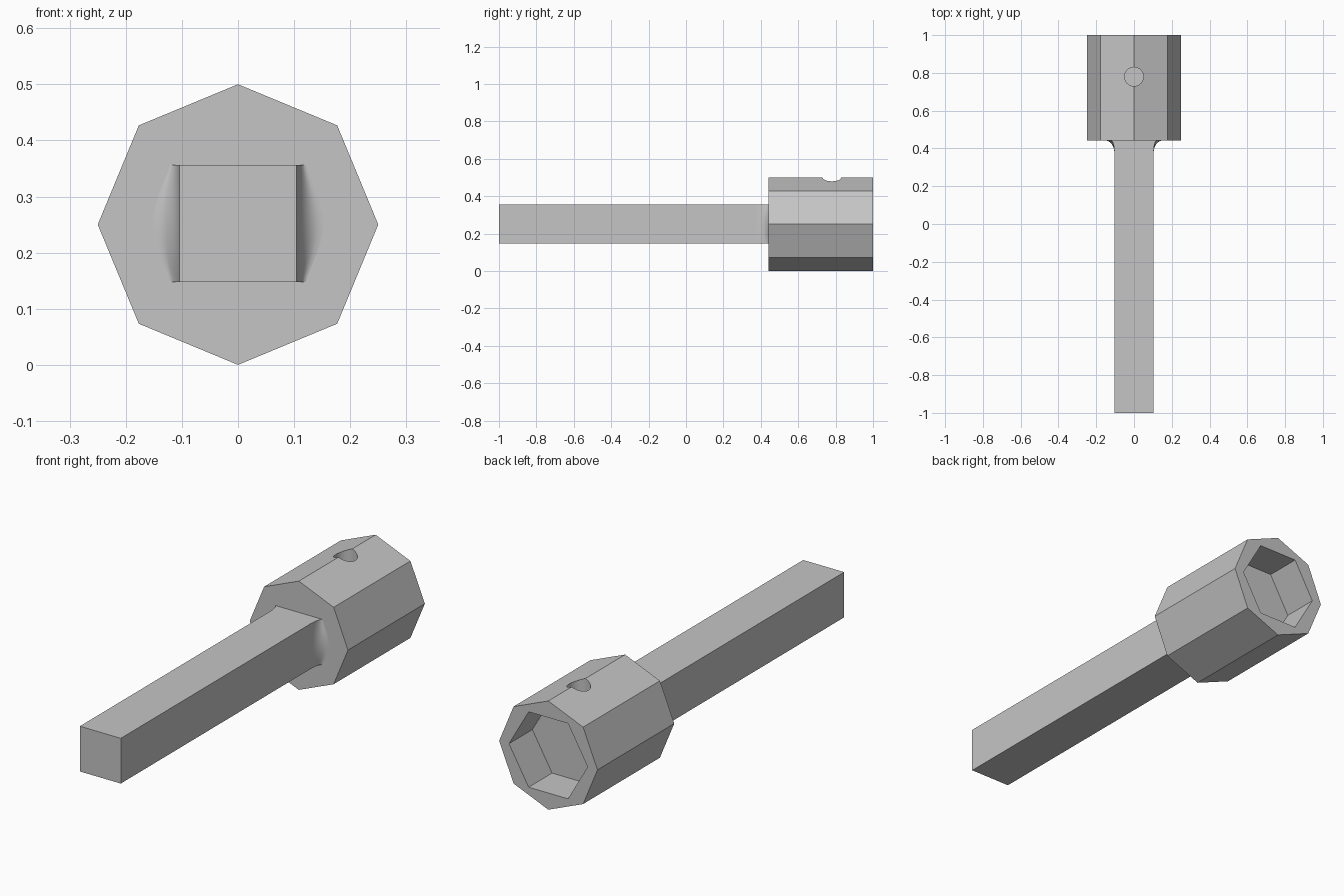
import bpy, bmesh, math
from mathutils import Matrix, Vector

cube = bpy.data.objects.get("Cube")
if cube:
    bpy.data.objects.remove(cube, do_unlink=True)

MID = 0.25          # height of the long axis
HALF = 0.104        # half width of the square shank
COLLAR_Y = 0.442    # front face of the collar

steel = bpy.data.materials.new("grey_steel")
steel.use_nodes = True
grey = (0.56, 0.56, 0.56, 1)
steel.diffuse_color = grey
steel.node_tree.nodes["Principled BSDF"].inputs["Base Color"].default_value = grey


def make_object(name, bm):
    bmesh.ops.recalc_face_normals(bm, faces=bm.faces)
    mesh = bpy.data.meshes.new(name)
    bm.to_mesh(mesh)
    bm.free()
    mesh.materials.append(steel)
    obj = bpy.data.objects.new(name, mesh)
    bpy.context.collection.objects.link(obj)
    return obj


def prism(name, sides, radius, start, end, axis):
    """Regular prism with a corner on the x axis, running along y or z."""
    bm = bmesh.new()
    bmesh.ops.create_cone(bm, cap_ends=True, segments=sides, radius1=radius,
                          radius2=radius, depth=(end - start).length)
    # Put the first corner on x before laying the prism down
    first = max(bm.verts, key=lambda v: v.co.x).co
    turn = Matrix.Rotation(-math.atan2(first.y, first.x), 4, 'Z')
    lay = Matrix.Rotation(math.pi / 2, 4, 'X') if axis == 'Y' else Matrix()
    bm.transform(Matrix.Translation((start + end) / 2) @ lay @ turn)
    return make_object(name, bm)


def cut(target, cutter):
    cutter.hide_render = True
    bpy.context.view_layer.objects.active = target
    mod = target.modifiers.new("cut", 'BOOLEAN')
    mod.operation = 'DIFFERENCE'
    mod.solver = 'EXACT'
    mod.object = cutter
    bpy.ops.object.modifier_apply(modifier=mod.name)
    bpy.data.objects.remove(cutter, do_unlink=True)


def smooth(obj):
    bpy.ops.object.select_all(action='DESELECT')
    obj.select_set(True)
    bpy.context.view_layer.objects.active = obj
    bpy.ops.object.shade_smooth_by_angle(angle=math.radians(30))


# Square shank
bm = bmesh.new()
bmesh.ops.create_cube(bm, size=1)
length = COLLAR_Y + 1
bm.transform(Matrix.Translation((0, COLLAR_Y - length / 2, MID + 0.002))
             @ Matrix.Diagonal((2 * HALF, length, 2 * HALF, 1)))
make_object("square_shank", bm)

# Octagonal collar with a hexagonal socket behind and a round pin hole on top
collar = prism("octagonal_collar", 8, 0.25, Vector((0, COLLAR_Y, MID)),
               Vector((0, 1, MID)), 'Y')
cut(collar, prism("socket_cutter", 6, 0.2, Vector((0, 0.83, MID)),
                  Vector((0, 1.1, MID)), 'Y'))
cut(collar, prism("pin_hole_cutter", 32, 0.05, Vector((0, 0.78, 0.4)),
                  Vector((0, 0.78, 0.6)), 'Z'))
smooth(collar)


def blend(name, side):
    """Concave flare between one side of the shank and the collar."""
    bm = bmesh.new()
    rows, steps, run = 20, 10, 0.065
    grid = []
    for i in range(rows + 1):
        u = 2 * i / rows - 1
        flare = 0.017 + 0.031 * max(0, math.cos(u * math.pi / 2)) ** 1.25
        z = MID + 0.002 + u * HALF
        row = []
        for j in range(steps + 1):
            a = j / steps * math.pi / 2
            row.append(bm.verts.new((side * (HALF + flare * (1 - math.cos(a))),
                                     COLLAR_Y - run * (1 - math.sin(a)), z)))
        grid.append(row)
    for low, high in zip(grid, grid[1:]):
        for j in range(steps):
            bm.faces.new((low[j], low[j + 1], high[j + 1], high[j]))
    # Flat caps level with the top and bottom of the shank
    for row in (grid[0], grid[-1]):
        corner = bm.verts.new((side * HALF, COLLAR_Y, row[0].co.z))
        for a, b in zip(row, row[1:]):
            bm.faces.new((a, b, corner))
    smooth(make_object(name, bm))


blend("left_blend", 1)
blend("right_blend", -1)
